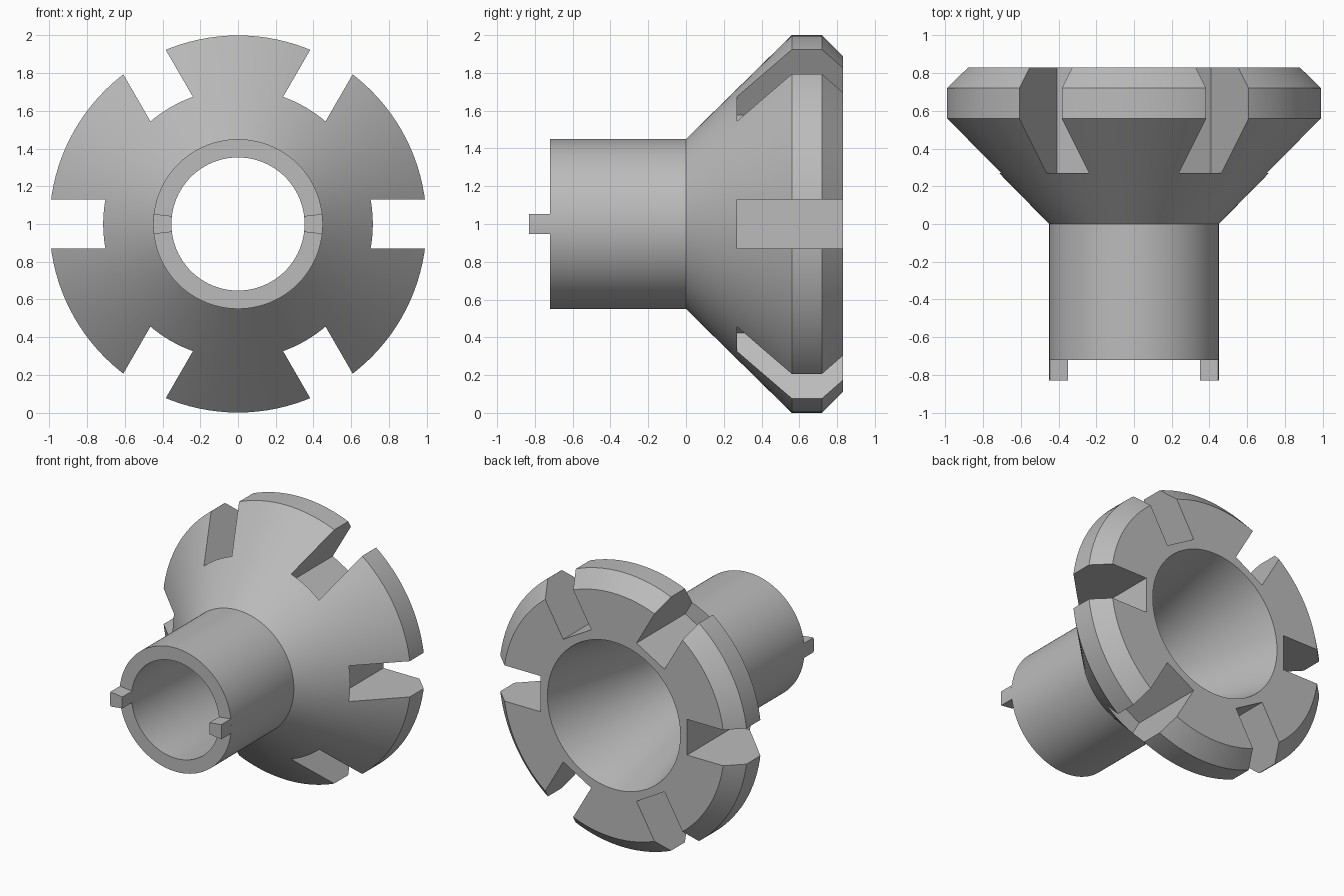
import bpy, bmesh, math
from mathutils import Matrix, Vector

if "Cube" in bpy.data.objects:
    bpy.data.objects.remove(bpy.data.objects["Cube"], do_unlink=True)

AXIS = Vector((0, 0, 1))      # the body turns about the y direction through this point
Y_DIR = Vector((0, 1, 0))

grey = bpy.data.materials.new("plain_grey")
grey.use_nodes = True
grey.diffuse_color = (0.5, 0.5, 0.5, 1)
grey.node_tree.nodes["Principled BSDF"].inputs["Base Color"].default_value = (0.5, 0.5, 0.5, 1)


def make_object(name, bm):
    bmesh.ops.recalc_face_normals(bm, faces=bm.faces)
    mesh = bpy.data.meshes.new(name)
    bm.to_mesh(mesh)
    bm.free()
    mesh.materials.append(grey)
    obj = bpy.data.objects.new(name, mesh)
    bpy.context.collection.objects.link(obj)
    return obj


def lathe(name, profile, start, sweep, steps):
    """Turn a closed (radius, y) profile about the axis."""
    bm = bmesh.new()
    ring = [bm.verts.new(AXIS + Vector((r * math.cos(start), y, -r * math.sin(start))))
            for r, y in profile]
    face = bm.faces.new(ring)
    full = sweep >= math.tau
    if full:
        edges = list(face.edges)
        bm.faces.remove(face)
        geom = edges + ring
    else:
        geom = [face] + list(face.edges) + ring
        bmesh.ops.duplicate(bm, geom=[face])   # keeps the starting end closed
    bmesh.ops.spin(bm, geom=geom, cent=AXIS, axis=Y_DIR, angle=sweep,
                   steps=steps, use_merge=full)
    bmesh.ops.remove_doubles(bm, verts=bm.verts, dist=1e-5)
    return make_object(name, bm)


def shade(obj):
    bpy.ops.object.select_all(action="DESELECT")
    obj.select_set(True)
    bpy.context.view_layer.objects.active = obj
    bpy.ops.object.shade_smooth_by_angle(angle=math.radians(30))


# Hollow tube flaring into a chamfered flange, with a tapering bore
body = lathe("flanged_body", [
    (0.45, -0.72), (0.45, 0), (1.0, 0.56), (1.0, 0.72), (0.89, 0.83),
    (0.535, 0.83), (0.353, 0), (0.353, -0.72)], 0, math.tau, 120)

# Six square slots around the flange rim
bm = bmesh.new()
size = Vector((0.8, 0.8, 0.26))
corner = Vector((0.59, 0.27, -0.13))
for i in range(6):
    box = (Matrix.Translation(AXIS) @ Matrix.Rotation(i * math.tau / 6, 4, "Y")
           @ Matrix.Translation(corner + size / 2) @ Matrix.Diagonal((*size, 1)))
    bmesh.ops.create_cube(bm, size=1, matrix=box)
cutter = make_object("slot_cutter", bm)
cutter.hide_render = True

cut = body.modifiers.new("slots", "BOOLEAN")
cut.operation = "DIFFERENCE"
cut.solver = "EXACT"
cut.object = cutter
bpy.context.view_layer.objects.active = body
bpy.ops.object.modifier_apply(modifier=cut.name)
bpy.data.objects.remove(cutter, do_unlink=True)
shade(body)

# Two drive tabs on the tube's open end
half = math.radians(6.8)
for side, angle in (("left", 0), ("right", math.pi)):
    tab = lathe(side + "_drive_tab",
                [(0.353, -0.83), (0.45, -0.83), (0.45, -0.72), (0.353, -0.72)],
                angle - half, 2 * half, 4)
    shade(tab)
